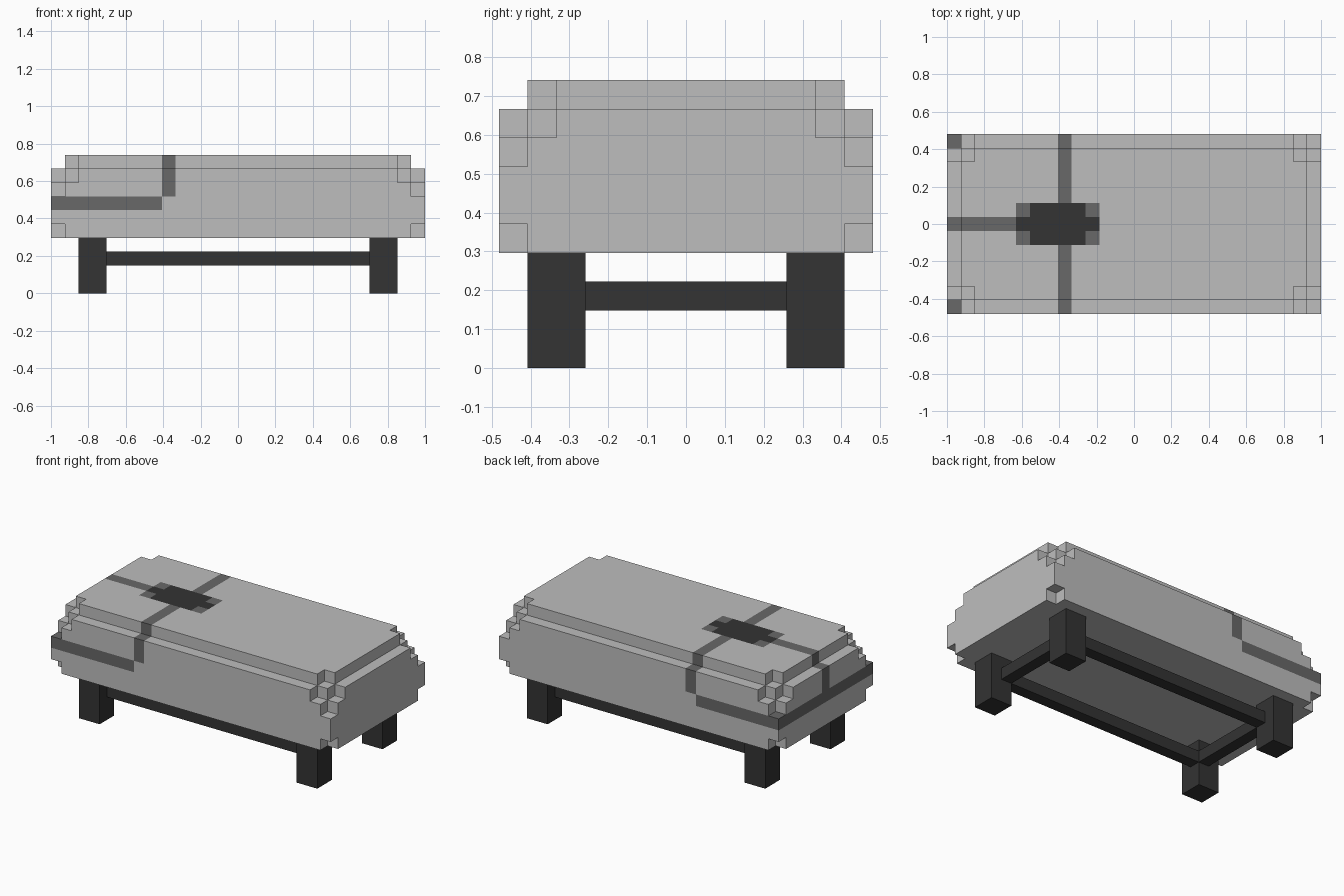
import bpy
import bmesh
from mathutils import Vector

if "Cube" in bpy.data.objects:
    bpy.data.objects.remove(bpy.data.objects["Cube"], do_unlink=True)

U = 2 / 27                 # one block
NX, NY = 13, 6             # half counts: 27 x 13 blocks


def material(name, value):
    m = bpy.data.materials.new(name)
    m.use_nodes = True
    colour = (value, value, value, 1)
    m.diffuse_color = colour
    bsdf = m.node_tree.nodes["Principled BSDF"]
    bsdf.inputs["Base Color"].default_value = colour
    bsdf.inputs["Roughness"].default_value = 0.8
    return m


LIGHT = material("light grey", 0.515)
STRAP = material("mid grey", 0.138)
DARK = material("charcoal", 0.033)


def finish(bm, name, mats):
    bmesh.ops.recalc_face_normals(bm, faces=bm.faces)
    mesh = bpy.data.meshes.new(name)
    bm.to_mesh(mesh)
    bm.free()
    for m in mats:
        mesh.materials.append(m)
    obj = bpy.data.objects.new(name, mesh)
    bpy.context.collection.objects.link(obj)
    return obj


def box(name, lo, hi, mat):
    """Box between two corners given in blocks."""
    lo, hi = Vector(lo) * U, Vector(hi) * U
    bm = bmesh.new()
    bmesh.ops.create_cube(bm, size=1)
    bmesh.ops.scale(bm, vec=hi - lo, verts=bm.verts)
    bmesh.ops.translate(bm, vec=(lo + hi) / 2, verts=bm.verts)
    return finish(bm, name, [mat])


def filled(x, y, z):
    """Stepped, corner-trimmed body."""
    a, b = NX - abs(x), NY - abs(y)     # distance in from the end and the side
    if a < 0 or b < 0 or not 4 <= z <= 9:
        return False
    if z == 9:
        return a > 0 and b > 0 and a + b > 2
    if z == 8:
        return a + b > 1
    if z in (4, 7):
        return a + b > 0
    return True


def colour(x, y, z):
    """0 body, 1 straps, 2 clasp."""
    if z == 9 and -8 <= x <= -3 and abs(y) <= 1:
        return 1 if x in (-8, -3) and y else 2
    if z == 6 and x < -5:                          # band round the end
        return 1
    if z >= 7 and (x == -5 or (y == 0 and x < -8)):  # crossing straps
        return 1
    return 0


# Body: outer block faces, merged into large flat panels
bm = bmesh.new()
axes = [Vector(v) for v in ((1, 0, 0), (0, 1, 0), (0, 0, 1))]
for x in range(-NX, NX + 1):
    for y in range(-NY, NY + 1):
        for z in range(4, 10):
            if not filled(x, y, z):
                continue
            centre = Vector((x, y, z + 0.5))
            for i in range(3):
                for sign in (1, -1):
                    n = axes[i] * sign
                    if filled(x + int(n.x), y + int(n.y), z + int(n.z)):
                        continue
                    s, t = axes[(i + 1) % 3] / 2, axes[(i + 2) % 3] / 2 * sign
                    mid = centre + n / 2
                    ring = (mid - s - t, mid + s - t, mid + s + t, mid - s + t)
                    face = bm.faces.new([bm.verts.new(p * U) for p in ring])
                    face.material_index = colour(x, y, z)
bmesh.ops.remove_doubles(bm, verts=bm.verts, dist=U / 100)
bmesh.ops.dissolve_limit(bm, angle_limit=0.01, verts=bm.verts, edges=bm.edges,
                         delimit={'MATERIAL'})
finish(bm, "body", [LIGHT, STRAP, DARK])

# Legs and the rails joining their inner halves
for sx, side in ((1, "left"), (-1, "right")):
    for sy, end in ((1, "back"), (-1, "front")):
        cx, cy = sx * 10.5, sy * 4.5
        box(f"{end}_{side}_leg", (cx - 1, cy - 1, 0), (cx + 1, cy + 1, 4), DARK)
    box(f"{side}_rail", (sx * 10 - 0.5, -3.5, 2), (sx * 10 + 0.5, 3.5, 3), DARK)
for sy, end in ((1, "back"), (-1, "front")):
    box(f"{end}_rail", (-9.5, sy * 4 - 0.5, 2), (9.5, sy * 4 + 0.5, 3), DARK)
